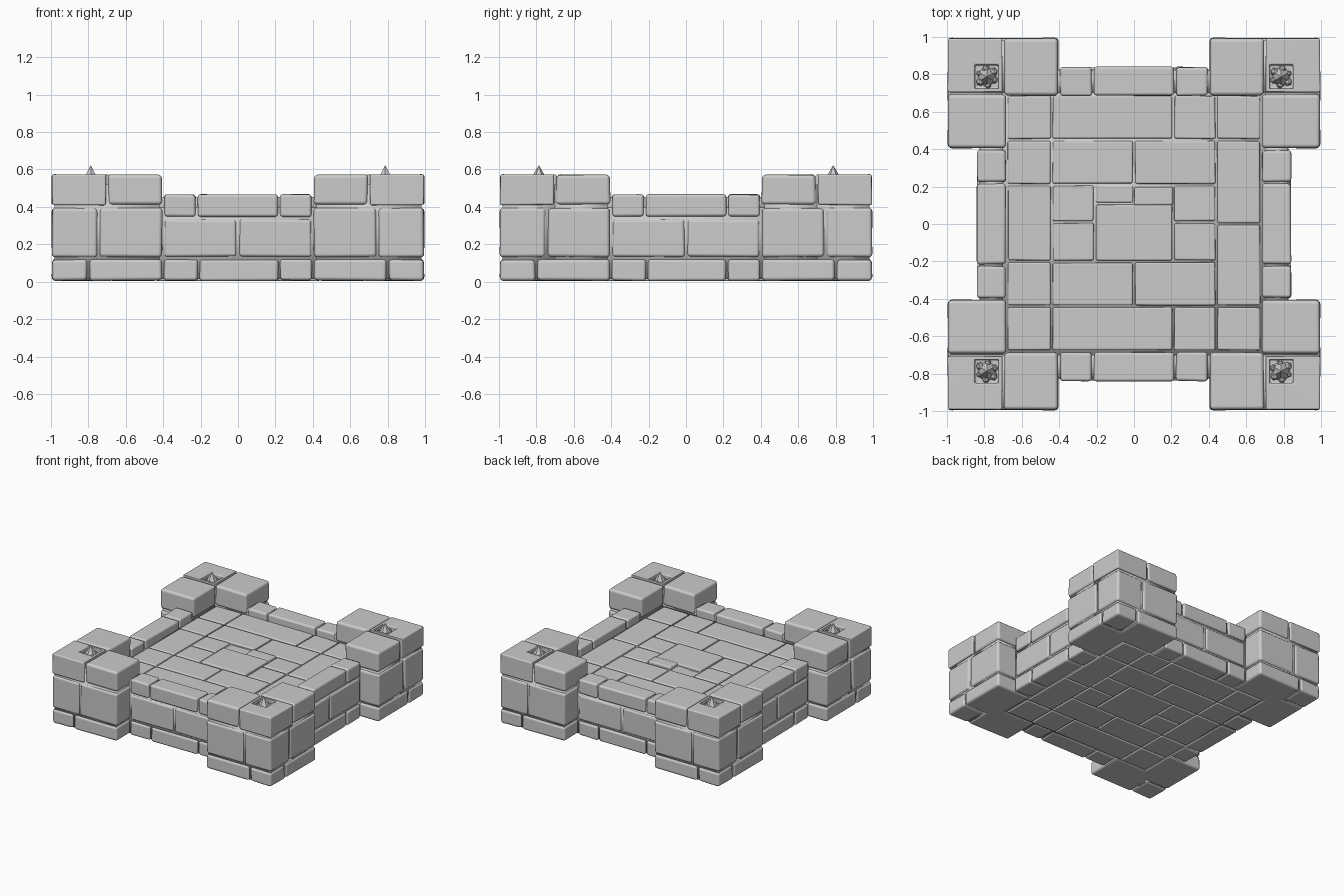
import bpy, bmesh, math, random
from mathutils import Vector, Matrix

if "Cube" in bpy.data.objects:
    bpy.data.objects.remove(bpy.data.objects["Cube"])

random.seed(4)


def block(bm, x0, x1, y0, y1, z0, z1, gap=0.005, wobble=0.005):
    """Hand-hewn stone: a box shrunk by the joint gap, corners nudged inward."""
    c = Vector(((x0 + x1) / 2, (y0 + y1) / 2, (z0 + z1) / 2))
    half = Vector((x1 - x0, y1 - y0, z1 - z0)) / 2
    verts = bmesh.ops.create_cube(bm, size=2)["verts"]
    for v in verts:
        v.co = Vector([c[i] + v.co[i] * (half[i] - gap - random.uniform(0, wobble))
                       for i in range(3)])
    return verts


def finish(bm, name, bevel=0.016, mirror=False, smooth=True):
    bmesh.ops.recalc_face_normals(bm, faces=bm.faces)
    me = bpy.data.meshes.new(name)
    bm.to_mesh(me)
    bm.free()
    ob = bpy.data.objects.new(name, me)
    bpy.context.collection.objects.link(ob)
    if smooth:
        for p in me.polygons:
            p.use_smooth = True
    if bevel:
        b = ob.modifiers.new("rounded edges", "BEVEL")
        b.width, b.segments, b.limit_method = bevel, 3, "ANGLE"
        b.angle_limit = math.radians(40)
        b.harden_normals = smooth
    if mirror:
        m = ob.modifiers.new("four corners", "MIRROR")
        m.use_axis = (True, True, False)
        m.use_clip = False
        m.use_mirror_merge = False
    return ob


# Corner towers: three courses, each an L of one corner stone and two arms
IN, OUT, END = 0.68, 1.0, 0.40
bm = bmesh.new()
for z0, z1, j in ((0.0, 0.125, 0.80), (0.125, 0.40, 0.745)):
    block(bm, j, OUT, j, OUT, z0, z1, 0.003)
    block(bm, END, j, IN, OUT, z0, z1, 0.003)
    block(bm, IN, OUT, END, j, z0, z1, 0.003)
finish(bm, "tower_courses", 0.02, mirror=True)

bm = bmesh.new()
j, z0, z1 = 0.70, 0.405, 0.578
block(bm, END, j, IN, OUT, z0, z1, 0.003)
block(bm, IN, OUT, END, j, z0, z1, 0.003)
finish(bm, "tower_cap_arms", 0.02, mirror=True)

# Corner cap stone with a square socket sunk into its top
bm = bmesh.new()
block(bm, j, OUT, j, OUT, z0, z1, 0.003)
bm.normal_update()
top = max(bm.faces, key=lambda f: f.calc_center_median().z)
bmesh.ops.inset_region(bm, faces=[top], thickness=0.05)
for v in top.verts:
    v.co.x = 0.725 if v.co.x < 0.85 else 0.85
    v.co.y = 0.725 if v.co.y < 0.85 else 0.85
pit = bmesh.ops.extrude_discrete_faces(bm, faces=[top])["faces"][0]
for v in pit.verts:
    v.co.z -= 0.045
finish(bm, "tower_cap_corner", 0.012, mirror=True)

# Pointed stone and rubble standing in each socket
bm = bmesh.new()
bmesh.ops.create_cone(bm, cap_ends=True, segments=6, radius1=0.06, radius2=0.002,
                      depth=0.10, matrix=Matrix.Translation((0.787, 0.787, 0.57)))
for k in range(6):
    a = k * math.tau / 6 + 0.4
    m = Matrix.Translation((0.787 + 0.045 * math.cos(a), 0.787 + 0.045 * math.sin(a), 0.54))
    bmesh.ops.create_icosphere(bm, subdivisions=1, radius=random.uniform(0.014, 0.024),
                               matrix=m @ Matrix.Rotation(a, 4, "X"))
finish(bm, "spike_and_rubble", 0, mirror=True, smooth=False)

# Curtain walls: one side, repeated by quarter turns
bm = bmesh.new()
courses = ((0.0, 0.125, (-0.40, -0.22, 0.21, 0.40), 0.003),
           (0.125, 0.342, (-0.40, 0.0, 0.40), 0.006),
           (0.342, 0.472, (-0.40, -0.22, 0.22, 0.40), 0.003))
for turn in range(4):
    side = []
    for z0, z1, xs, gap in courses:
        for a, b in zip(xs, xs[1:]):
            side += block(bm, a, b, IN, 0.845, z0, z1, gap)
    bmesh.ops.rotate(bm, verts=side, matrix=Matrix.Rotation(turn * math.pi / 2, 3, "Z"))
finish(bm, "curtain_walls", 0.016)

# Paving layout (x0, x1, y0, y1), used for the floor and the underside
paving = [
    (-0.68, -0.44, 0.45, 0.69), (-0.44, 0.21, 0.45, 0.69), (0.21, 0.44, 0.45, 0.69),
    (0.44, 0.68, 0.45, 0.69),
    (-0.68, -0.44, -0.68, -0.44), (-0.44, 0.21, -0.68, -0.44), (0.21, 0.44, -0.68, -0.44),
    (0.44, 0.68, -0.68, -0.44),
    (-0.68, -0.44, 0.21, 0.45), (-0.68, -0.44, -0.20, 0.21), (-0.68, -0.44, -0.44, -0.20),
    (0.44, 0.68, 0.0, 0.45), (0.44, 0.68, -0.44, 0.0),
    (-0.44, 0.0, 0.21, 0.45), (0.0, 0.44, 0.21, 0.45),
    (-0.44, 0.0, -0.44, -0.20), (0.0, 0.44, -0.44, -0.20),
    (-0.44, -0.21, 0.01, 0.21), (-0.44, -0.21, -0.20, 0.01),
    (0.21, 0.44, 0.01, 0.21), (0.21, 0.44, -0.20, 0.01),
]
bm = bmesh.new()
for t in paving:
    block(bm, *t, 0.33, 0.418, 0.004, 0.004)
# Centre slab with a chipped, lower corner
block(bm, -0.21, 0.21, -0.20, 0.11, 0.33, 0.424, 0.004, 0.003)
block(bm, 0.0, 0.21, 0.10, 0.20, 0.33, 0.424, 0.0, 0.003)
block(bm, -0.21, 0.0, 0.11, 0.21, 0.33, 0.408, 0.003, 0.003)
finish(bm, "floor_paving", 0.010)

bm = bmesh.new()
for t in paving + [(-0.21, 0.21, -0.20, 0.21)]:
    block(bm, *t, 0.0, 0.06, 0.003, 0.002)
finish(bm, "underside_paving", 0.008)

# Mortar core filling the joints
bm = bmesh.new()
block(bm, -0.825, 0.825, -0.825, 0.825, 0.014, 0.398, 0, 0)
for s in (-1, 1):
    for lo, hi in ((-0.82, -0.70), (0.70, 0.82)):
        a, b = sorted((s * 0.70, s * 0.82))
        block(bm, -0.6, 0.6, a, b, 0.35, 0.452, 0, 0)
        block(bm, a, b, -0.6, 0.6, 0.35, 0.452, 0, 0)
        break
finish(bm, "mortar_core", 0)

bm = bmesh.new()
block(bm, 0.42, 0.982, 0.70, 0.982, 0.014, 0.52, 0, 0)
block(bm, 0.70, 0.982, 0.42, 0.70, 0.014, 0.52, 0, 0)
finish(bm, "tower_mortar", 0, mirror=True)
